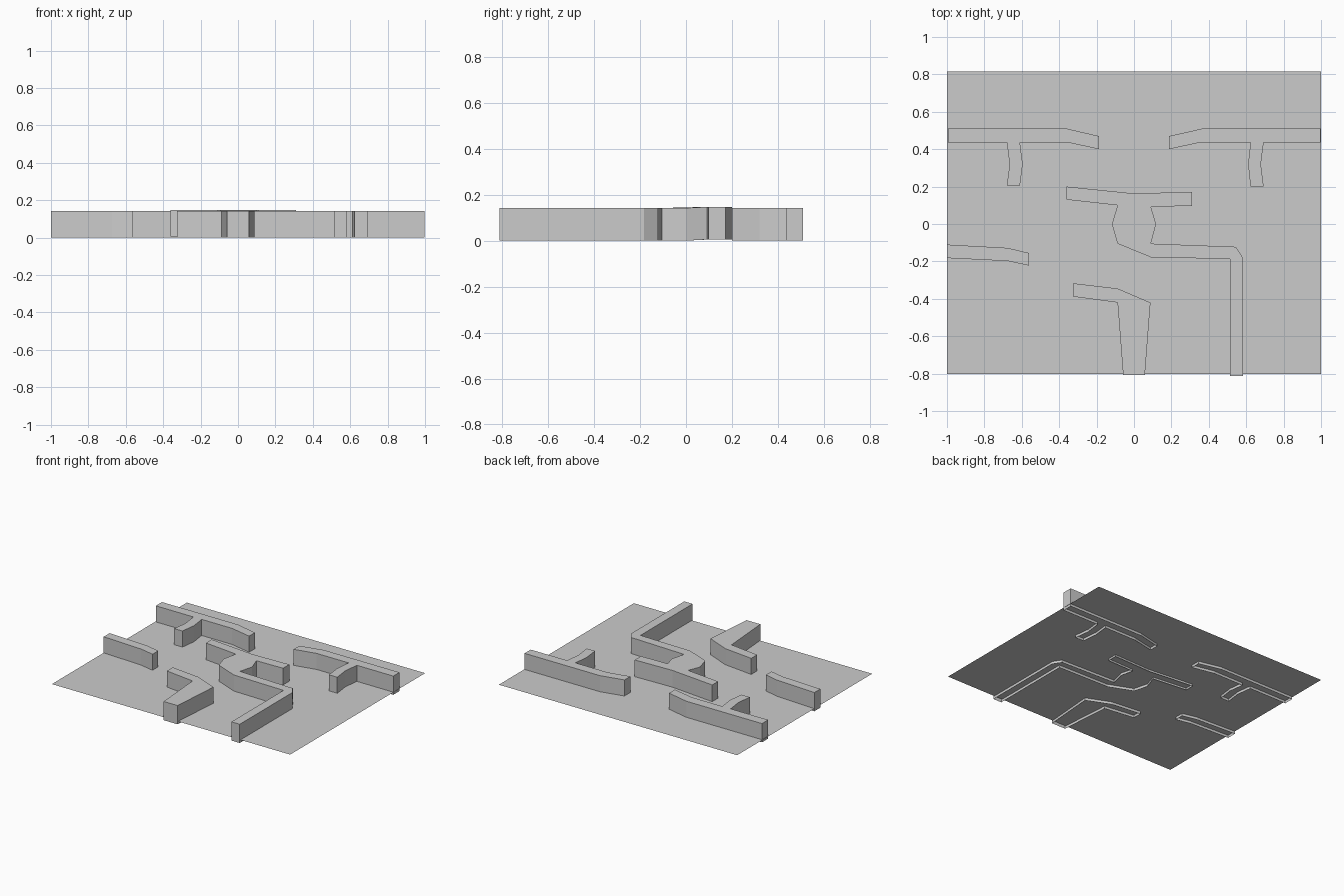
import bpy

HEIGHT = 0.142
FLOOR_Z = 0.02


def make_object(name, verts, faces):
    mesh = bpy.data.meshes.new(name)
    mesh.from_pydata(verts, [], faces)
    mesh.update()
    obj = bpy.data.objects.new(name, mesh)
    bpy.context.collection.objects.link(obj)
    return obj


def make_wall(name, outline):
    """Extrude a plan outline into a wall, open underneath.
    An optional third value per point lifts that corner."""
    pts = [(*p, 0.0)[:3] for p in outline]
    n = len(pts)
    area = sum(pts[i][0] * pts[(i + 1) % n][1] - pts[(i + 1) % n][0] * pts[i][1]
               for i in range(n))
    if area < 0:
        pts.reverse()
    verts = pts + [(x, y, z + HEIGHT) for x, y, z in pts]
    faces = [(i, (i + 1) % n, n + (i + 1) % n, n + i) for i in range(n)]
    faces.append(tuple(range(n, 2 * n)))
    return make_object(name, verts, faces)


# Thin floor sheet, slightly above the wall bottoms
make_object("floor",
            [(-1, -0.803, FLOOR_Z), (1, -0.803, FLOOR_Z),
             (1, 0.815, FLOOR_Z), (-1, 0.815, FLOOR_Z)],
            [(0, 1, 2, 3)])

# Back walls with a bent stub
make_wall("back_left_wall", [
    (-0.995, 0.51), (-0.36, 0.51), (-0.187, 0.47), (-0.187, 0.4),
    (-0.355, 0.436), (-0.61, 0.436), (-0.595, 0.32), (-0.61, 0.205),
    (-0.68, 0.205), (-0.665, 0.32), (-0.68, 0.436), (-0.995, 0.436)])
make_wall("back_right_wall", [
    (0.998, 0.51), (0.365, 0.51), (0.187, 0.47), (0.187, 0.4),
    (0.355, 0.436), (0.623, 0.436), (0.61, 0.32), (0.623, 0.2),
    (0.693, 0.2), (0.678, 0.32), (0.693, 0.436), (0.998, 0.436)])

# Centre wall: crossbar (slightly lifted), thick neck and long leg to the front
L = 0.005
make_wall("centre_wall", [
    (-0.36, 0.2, L), (0, 0.163, L), (0.31, 0.172, L), (0.31, 0.097, L),
    (0.09, 0.092, L), (0.118, 0), (0.09, -0.105), (0.545, -0.122),
    (0.583, -0.182), (0.583, -0.812), (0.513, -0.812), (0.513, -0.187),
    (0.09, -0.178), (-0.088, -0.105), (-0.118, 0), (-0.088, 0.1, L),
    (-0.36, 0.13, L)])

# Short wall at the left edge
make_wall("left_wall", [
    (-1, -0.11), (-0.675, -0.128), (-0.562, -0.155),
    (-0.562, -0.222), (-0.675, -0.198), (-1, -0.182)])

# Front wall with a tapering thick stem
make_wall("front_wall", [
    (-0.325, -0.317), (-0.088, -0.345), (0.088, -0.42), (0.058, -0.808),
    (-0.058, -0.808), (-0.088, -0.42), (-0.325, -0.388)])
